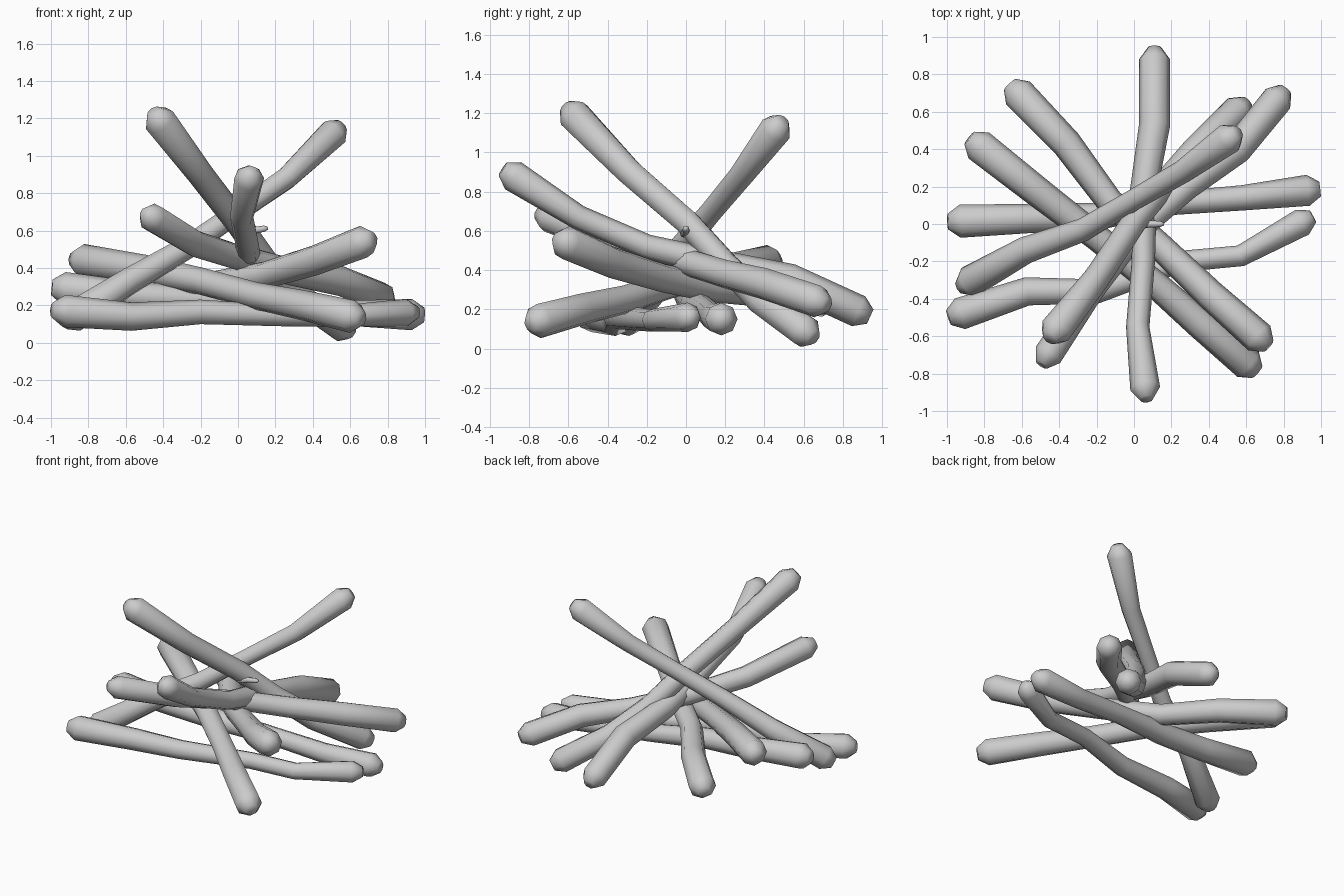
import bpy, bmesh, math
from mathutils import Vector

if "Cube" in bpy.data.objects:
    bpy.data.objects.remove(bpy.data.objects["Cube"])

SIDES = 8

def ring(bm, c, t, r):
    # ring of vertices around the path, square to direction t
    u = t.cross(Vector((0, 0, 1))).normalized()
    v = u.cross(t).normalized()
    return [bm.verts.new(c + r * (math.cos(a) * u + math.sin(a) * v))
            for a in (2 * math.pi * i / SIDES for i in range(SIDES))]

def log(name, pts, radii, tip=0.065):
    p = [Vector(q) for q in pts]
    n = len(p)
    d0, d1 = (p[0] - p[1]).normalized(), (p[-1] - p[-2]).normalized()
    # rounded ends: a smaller ring past each end point
    stations = [(p[0] + d0 * tip, -d0, radii[0] * 0.5)]
    for i in range(n):
        t = (p[min(i + 1, n - 1)] - p[max(i - 1, 0)]).normalized()
        stations.append((p[i], t, radii[i] * 1.04))
    stations.append((p[-1] + d1 * tip, d1, radii[-1] * 0.5))
    bm = bmesh.new()
    rings = [ring(bm, *s) for s in stations]
    for a, b in zip(rings, rings[1:]):
        for i in range(SIDES):
            j = (i + 1) % SIDES
            bm.faces.new((a[i], a[j], b[j], b[i]))
    bm.faces.new(rings[0][::-1])
    bm.faces.new(rings[-1])
    bmesh.ops.recalc_face_normals(bm, faces=bm.faces)
    me = bpy.data.meshes.new(name)
    bm.to_mesh(me)
    bm.free()
    ob = bpy.data.objects.new(name, me)
    bpy.context.collection.objects.link(ob)
    bpy.context.view_layer.objects.active = ob
    ob.select_set(True)
    bpy.ops.object.shade_smooth_by_angle(angle=math.radians(75))
    ob.select_set(False)

# thicker at the ends, slimmer in the middle
R = (0.085, 0.078, 0.07, 0.07, 0.078, 0.085)

# steep upper branches
log("steep_log_left", [(-.42, -.57, 1.19), (-.2, -.29, .9), (0, .01, .64),
                       (.15, .2, .43), (.33, .39, .24), (.56, .61, .085)],
    (.083, .068, .065, .065, .075, .082))
log("steep_log_right", [(.51, .46, 1.12), (.26, .28, .88), (0, .13, .7),
                        (-.27, -.03, .51), (-.58, -.14, .33), (-.88, -.31, .14)],
    (.08, .06, .055, .06, .07, .083))
log("front_log", [(.06, -.88, .88), (.02, -.55, .67), (.05, -.2, .52),
                  (.05, .17, .43), (.11, .53, .35), (.11, .88, .19)],
    (.077, .06, .06, .07, .08, .08))
# middle layer
log("middle_log_a", [(-.46, -.7, .67), (-.23, -.35, .53), (.02, -.03, .45),
                     (.28, .2, .38), (.55, .4, .33), (.77, .67, .24)],
    (.075, .07, .065, .07, .078, .08))
log("middle_log_b", [(.67, -.61, .54), (.41, -.38, .44), (.14, -.12, .36),
                     (-.13, .12, .31), (-.36, .43, .29), (-.62, .7, .25)], R)
log("middle_log_c", [(-.83, .42, .44), (-.5, .16, .39), (-.2, -.07, .33),
                     (.1, -.31, .25), (.35, -.53, .2), (.61, -.75, .14)], R)
# lowest layer
log("base_log_a", [(-.93, .015, .29), (-.55, .03, .25), (-.2, .04, .23),
                   (.2, .11, .19), (.58, .14, .16), (.93, .18, .15)],
    (.085, .075, .07, .06, .065, .08))
log("base_log_b", [(-.93, -.48, .17), (-.57, -.36, .14), (-.2, -.36, .165),
                   (.25, -.2, .145), (.57, -.17, .145), (.9, .01, .16)],
    (.083, .073, .063, .055, .055, .072))
# small twig stub
log("twig", [(.02, -.01, .585), (.08, 0, .6), (.14, .0, .61)], (.02, .018, .016), 0.02)
